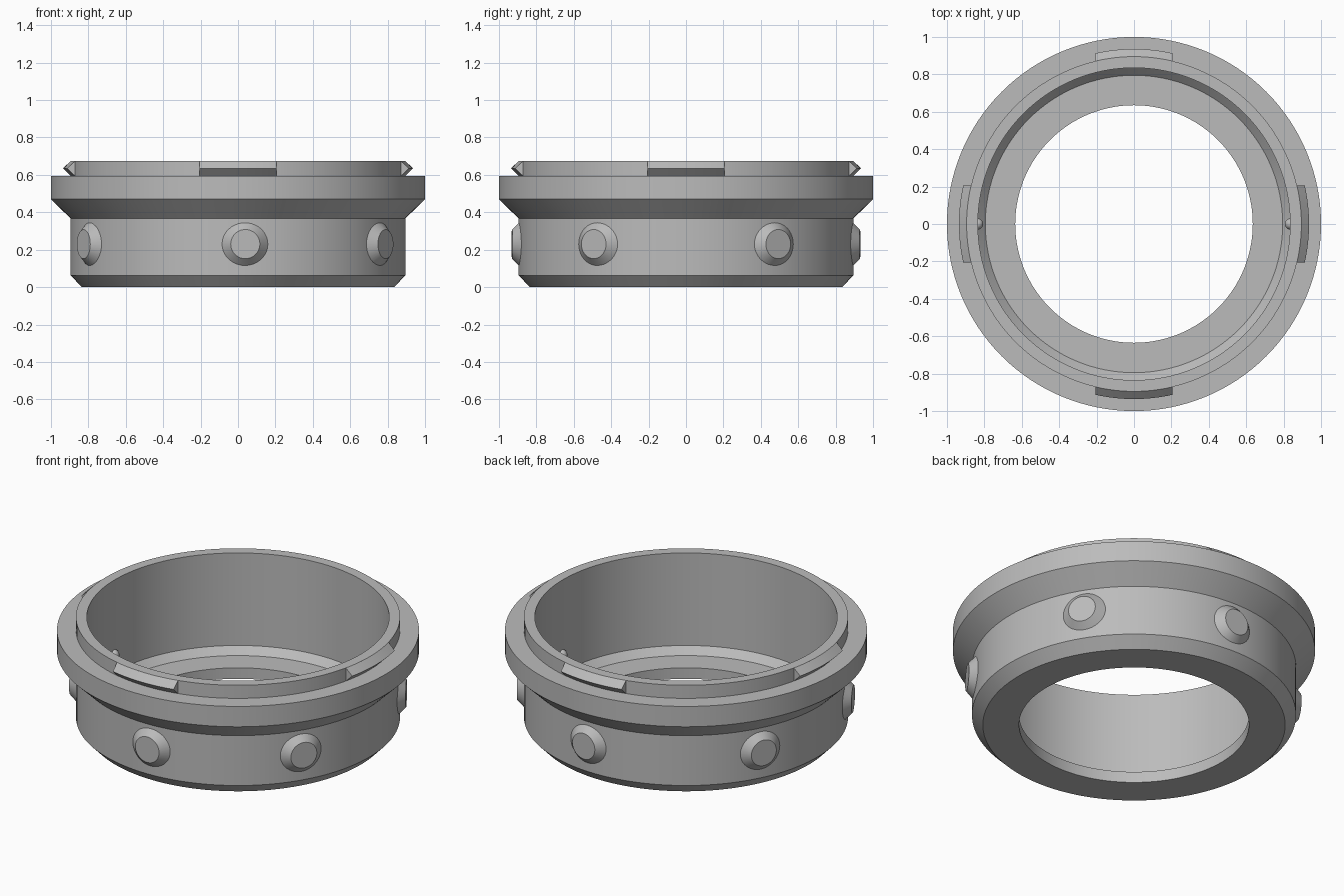
import bpy, bmesh
from math import radians, sqrt, pi
from mathutils import Matrix

cube = bpy.data.objects.get("Cube")
if cube:
    bpy.data.objects.remove(cube, do_unlink=True)

# Single grey material
grey = bpy.data.materials.new("plain_grey")
grey.use_nodes = True
colour = (0.5, 0.5, 0.5, 1)
grey.diffuse_color = colour
grey.node_tree.nodes["Principled BSDF"].inputs["Base Color"].default_value = colour


def finish(name, bm):
    """Turn a bmesh into a smooth object with sharp creases."""
    bmesh.ops.recalc_face_normals(bm, faces=bm.faces)
    for f in bm.faces:
        f.smooth = True
    for e in bm.edges:
        e.smooth = e.calc_face_angle(pi) < radians(25)
    mesh = bpy.data.meshes.new(name)
    bm.to_mesh(mesh)
    bm.free()
    mesh.materials.append(grey)
    obj = bpy.data.objects.new(name, mesh)
    bpy.context.collection.objects.link(obj)
    return obj


# Ring body: closed (radius, height) profile spun about z
profile = [(0.635, 0), (0.835, 0), (0.895, 0.063), (0.895, 0.367), (1, 0.47),
           (1, 0.594), (0.895, 0.594), (0.895, 0.674), (0.835, 0.674),
           (0.835, 0.11), (0.795, 0.067), (0.635, 0.067)]
bm = bmesh.new()
verts = [bm.verts.new((r, 0, z)) for r, z in profile]
edges = [bm.edges.new((v, verts[i - 1])) for i, v in enumerate(verts)]
bmesh.ops.spin(bm, geom=verts + edges, cent=(0, 0, 0), axis=(0, 0, 1),
               angle=2 * pi, steps=128, use_duplicate=False)
bmesh.ops.remove_doubles(bm, verts=bm.verts, dist=0.0001)
finish("ring_body", bm)

# Bayonet tabs: wedge section swept along the rim, with parallel ends
section = [(0.87, 0.674), (0.895, 0.674), (0.936, 0.635), (0.895, 0.594), (0.87, 0.594)]
half_width, steps = 0.205, 12
for k, side in enumerate(("front", "left", "back", "right")):
    bm = bmesh.new()
    rows = []
    for i in range(steps + 1):
        x = half_width * (2 * i / steps - 1)
        rows.append([bm.verts.new((x, -sqrt(r * r - x * x), z)) for r, z in section])
    for a, b in zip(rows, rows[1:]):
        for j in range(len(section)):
            bm.faces.new((a[j], a[j - 1], b[j - 1], b[j]))
    bm.faces.new(rows[0])
    bm.faces.new(rows[-1])
    bm.transform(Matrix.Rotation(k * pi / 2, 4, 'Z'))
    finish(side + "_tab", bm)

# Tapered round studs around the lower wall, mirrored front to back
for angle in (32, 87.6, 152.5):
    for sign, side in ((-1, "front"), (1, "back")):
        bm = bmesh.new()
        place = (Matrix.Rotation(radians(sign * angle), 4, 'Z')
                 @ Matrix.Translation((0.896, 0, 0.23))
                 @ Matrix.Rotation(pi / 2, 4, 'Y'))
        bmesh.ops.create_cone(bm, cap_ends=True, segments=40, radius1=0.148,
                              radius2=0.078, depth=0.07, matrix=place)
        finish(side + "_stud", bm)

# Small detent bumps on the inner wall
for sign, side in ((1, "left"), (-1, "right")):
    bm = bmesh.new()
    bmesh.ops.create_uvsphere(bm, u_segments=20, v_segments=12, radius=0.03,
                              matrix=Matrix.Translation((sign * 0.836, 0, 0.22)))
    finish(side + "_inner_bump", bm)
